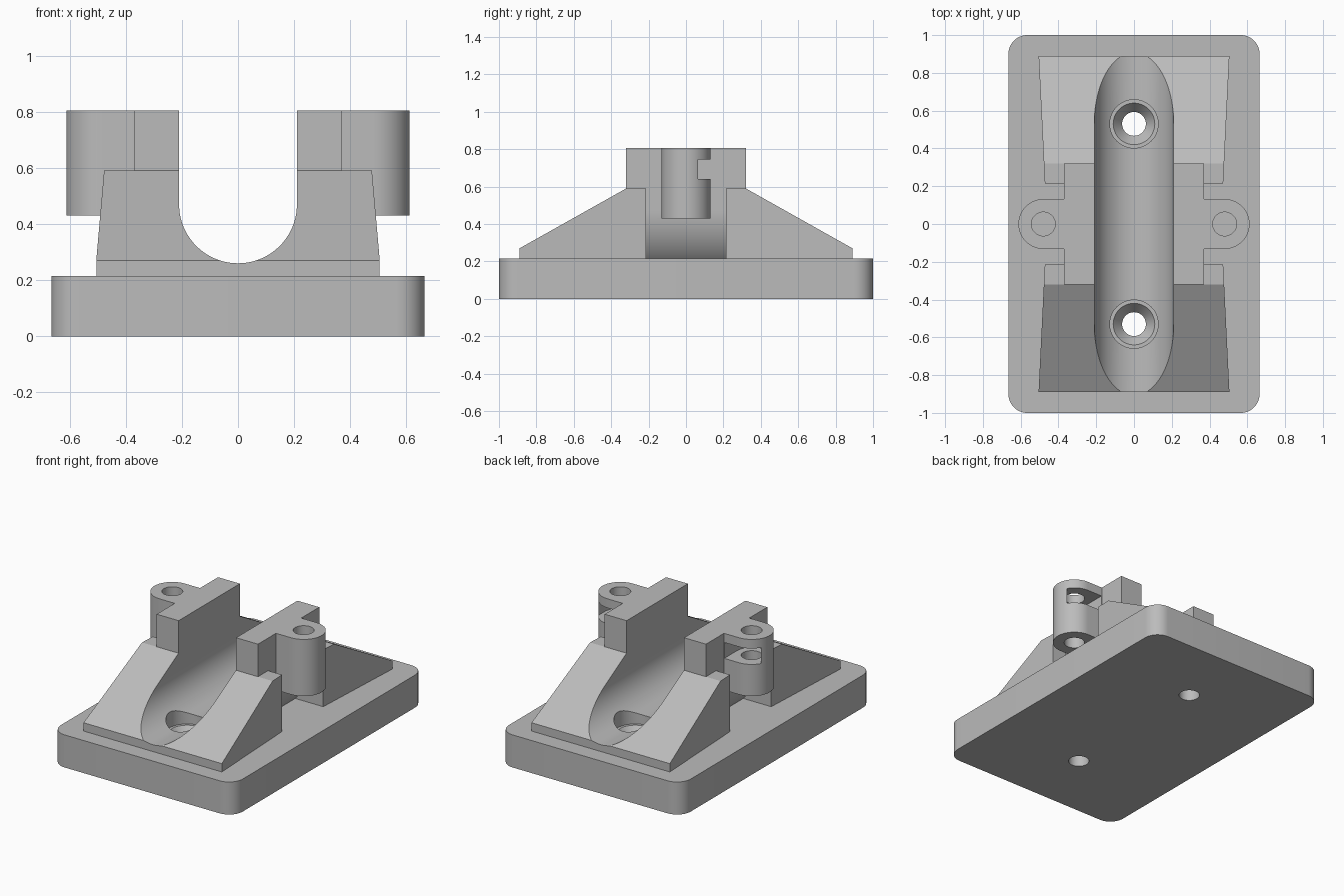
import bpy, bmesh, math

if "Cube" in bpy.data.objects:
    bpy.data.objects.remove(bpy.data.objects["Cube"])

grey = bpy.data.materials.new("plain grey")
grey.diffuse_color = (0.5, 0.5, 0.5, 1)
grey.use_nodes = True
grey.node_tree.nodes["Principled BSDF"].inputs["Base Color"].default_value = grey.diffuse_color


def loft(name, rings):
    """Closed solid through matching rings of points."""
    bm = bmesh.new()
    vs = [[bm.verts.new(p) for p in r] for r in rings]
    n = len(rings[0])
    for a, b in zip(vs, vs[1:]):
        for i in range(n):
            j = (i + 1) % n
            bm.faces.new((a[i], a[j], b[j], b[i]))
    bm.faces.new(vs[0][::-1])
    bm.faces.new(vs[-1])
    bmesh.ops.recalc_face_normals(bm, faces=bm.faces)
    me = bpy.data.meshes.new(name)
    bm.to_mesh(me)
    bm.free()
    ob = bpy.data.objects.new(name, me)
    bpy.context.collection.objects.link(ob)
    me.materials.append(grey)
    return ob


def arc(cx, cy, r, a0, a1, n):
    return [(cx + r * math.cos(math.radians(a0 + (a1 - a0) * i / n)),
             cy + r * math.sin(math.radians(a0 + (a1 - a0) * i / n))) for i in range(n + 1)]


def upright(name, outline, z0, z1):
    return loft(name, [[(x, y, z) for x, y in outline] for z in (z0, z1)])


def along_y(name, outline, y0, y1):
    return loft(name, [[(x, y, z) for x, z in outline] for y in (y0, y1)])


def turned(name, cx, cy, steps, n=48):
    ring = arc(0, 0, 1, 0, 360 - 360 / n, n - 1)
    return loft(name, [[(cx + r * x, cy + r * y, z) for x, y in ring] for r, z in steps])


def combine(body, other, op):
    m = body.modifiers.new(op, 'BOOLEAN')
    m.operation, m.solver, m.object = op, 'EXACT', other
    bpy.context.view_layer.objects.active = body
    bpy.ops.object.modifier_apply(modifier=m.name)
    bpy.data.objects.remove(other)


# rounded base plate
outline = []
for k, (sx, sy) in enumerate(((1, 1), (-1, 1), (-1, -1), (1, -1))):
    outline += arc(sx * 0.565, sy * 0.9, 0.1, 90 * k, 90 * k + 90, 12)
body = upright("pipe_saddle_mount", outline, 0, 0.215)

# sloped wedges, slightly wider at the outer ends
side = [(0.215, 0.1), (0.89, 0.1), (0.89, 0.27), (0.32, 0.59), (0.215, 0.59)]
for s in (1, -1):
    rings = [[(k * (0.472 + (y - 0.215) * 0.049), s * y, z) for y, z in side] for k in (1, -1)]
    combine(body, loft("wedge", rings), 'UNION')

# U-shaped cradle with a round outer underside
cradle = [(0.37, 0.805), (-0.37, 0.805)] + arc(0, 0.47, 0.37, 180, 360, 64)
combine(body, along_y("cradle", cradle, -0.32, 0.32), 'UNION')

# round ears on both sides
for s in (1, -1):
    ear = [(s * x, y) for x, y in [(0.3, -0.132)] + arc(0.48, 0, 0.132, -90, 90, 32) + [(0.3, 0.132)]]
    combine(body, upright("ear", ear, 0.43, 0.805), 'UNION')

# channel
channel = [(0.21, 1.0), (-0.21, 1.0)] + arc(0, 0.47, 0.21, 180, 360, 64)
combine(body, along_y("channel", channel, -1.2, 1.2), 'DIFFERENCE')

# countersunk screw holes
for y in (0.53, -0.53):
    steps = [(0.063, -0.1), (0.063, 0.14), (0.11, 0.2), (0.128, 0.2), (0.128, 0.9)]
    combine(body, turned("screw_hole", 0, y, steps), 'DIFFERENCE')

# ear bolt holes and nut slots open to the back
for s in (1, -1):
    combine(body, turned("bolt_hole", s * 0.48, 0, [(0.063, 0.35), (0.063, 0.9)]), 'DIFFERENCE')
    slot = [(s * x, y) for x, y in [(0.595, 0.4)] + [(0.372, 0.4)]
            + arc(0.4835, 0, 0.1115, 180, 360, 32)]
    combine(body, upright("nut_slot", slot, 0.64, 0.745), 'DIFFERENCE')

bpy.ops.object.select_all(action='DESELECT')
body.select_set(True)
bpy.context.view_layer.objects.active = body
bpy.ops.object.shade_smooth_by_angle(angle=math.radians(25))
